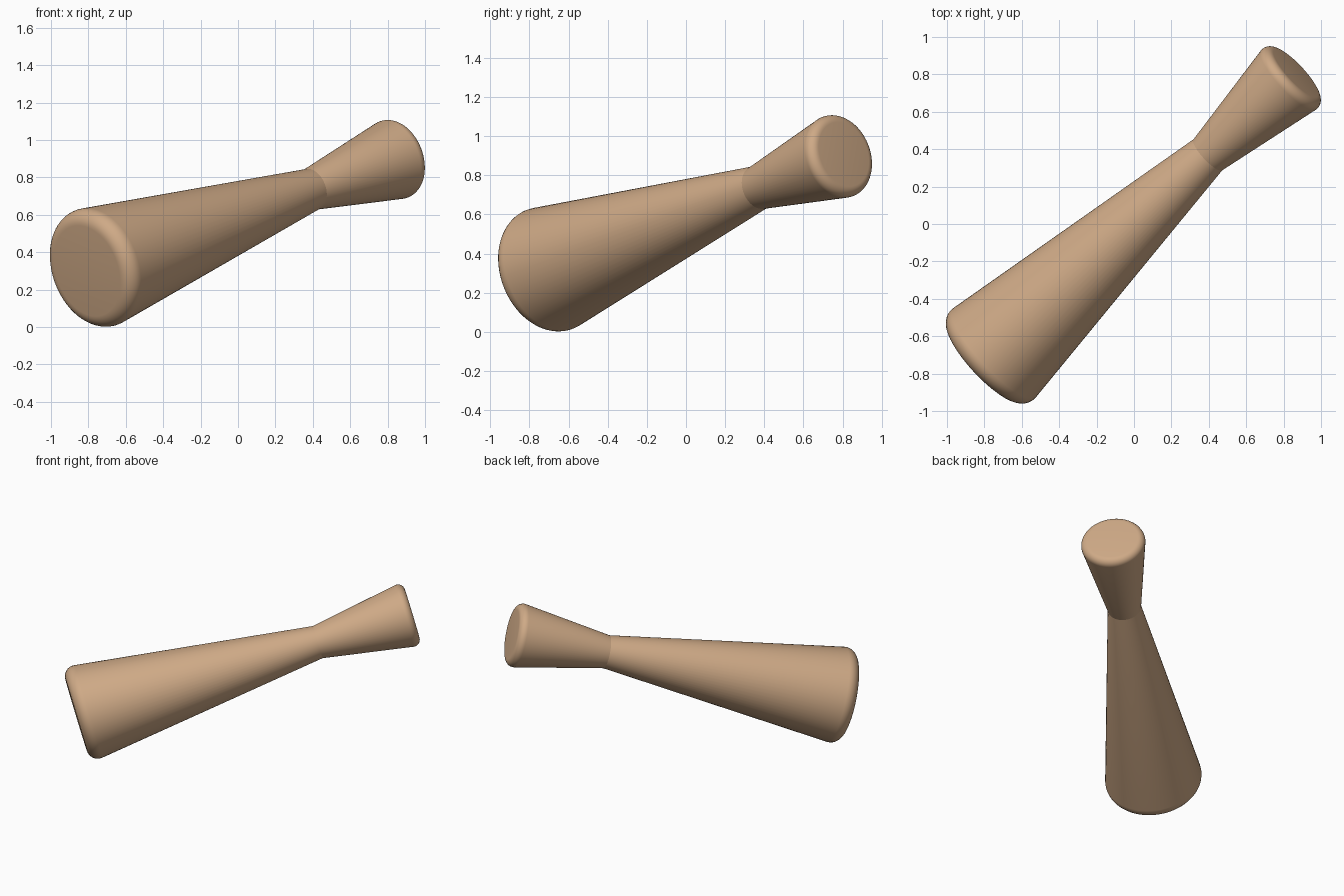
import bpy, bmesh, math
from mathutils import Vector

if "Cube" in bpy.data.objects:
    bpy.data.objects.remove(bpy.data.objects["Cube"])

SIDES = 64
tan = bpy.data.materials.new("tan")
tan.diffuse_color = (0.62, 0.40, 0.24, 1)
tan.use_nodes = True
tan.node_tree.nodes["Principled BSDF"].inputs["Base Color"].default_value = tan.diffuse_color

# Key points on the slanted axis
neck = Vector((0.395, 0.37, 0.737))
axis = Vector((1.15, 1.067, 0.418)).normalized()
turn = axis.to_track_quat('Z', 'Y')


def flared_cone(name, length, neck_r, end_r, bevel, sign):
    """Cone flaring from the neck to a flat cap with a rounded rim."""
    profile = [(neck_r, 0.0)]
    slope = math.atan2(end_r - neck_r, length)
    steps = 8
    for i in range(steps + 1):
        a = -slope + (math.pi / 2 + slope) * i / steps
        profile.append((end_r - bevel + bevel * math.cos(a), length + bevel * math.sin(a)))
    bm = bmesh.new()
    rings = []
    for r, h in profile:
        rings.append([bm.verts.new((r * math.cos(2 * math.pi * k / SIDES),
                                    r * math.sin(2 * math.pi * k / SIDES), sign * h))
                      for k in range(SIDES)])
    for a, b in zip(rings, rings[1:]):
        for k in range(SIDES):
            j = (k + 1) % SIDES
            bm.faces.new((a[k], a[j], b[j], b[k]))
    bm.faces.new(rings[-1])
    bm.faces.new(rings[0])
    bmesh.ops.recalc_face_normals(bm, faces=bm.faces)
    mesh = bpy.data.meshes.new(name)
    bm.to_mesh(mesh)
    bm.free()
    mesh.materials.append(tan)
    ob = bpy.data.objects.new(name, mesh)
    bpy.context.collection.objects.link(ob)
    ob.rotation_mode = 'QUATERNION'
    ob.rotation_quaternion = turn
    ob.location = neck
    bpy.ops.object.select_all(action='DESELECT')
    ob.select_set(True)
    bpy.context.view_layer.objects.active = ob
    bpy.ops.object.shade_smooth_by_angle(angle=math.radians(30))
    return ob


# Long wide end and short narrow end meeting at the neck
flared_cone("large_cone", 1.622, 0.113, 0.326, 0.075, -1)
flared_cone("small_cone", 0.617, 0.113, 0.217, 0.047, 1)
